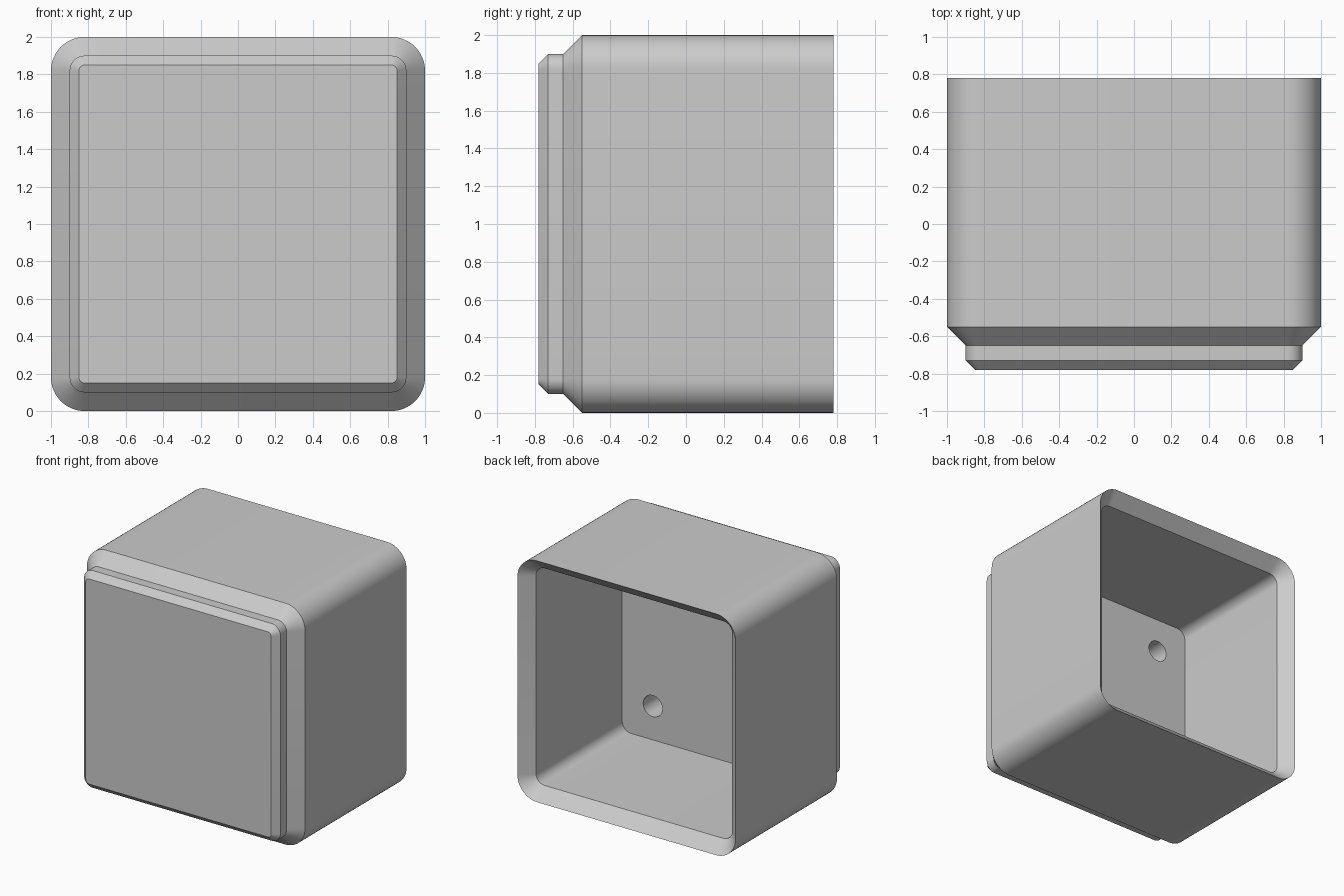
import bpy, bmesh, math
from mathutils import Vector

cube = bpy.data.objects.get("Cube")
if cube:
    bpy.data.objects.remove(cube, do_unlink=True)

grey = bpy.data.materials.new("plain grey")
grey.use_nodes = True
colour = (0.6, 0.6, 0.6, 1.0)
grey.diffuse_color = colour
grey.node_tree.nodes["Principled BSDF"].inputs["Base Color"].default_value = colour

CORE = 0.82      # centre offset of every corner arc
SEGMENTS = 12    # facets per rounded corner


def rounded_square(bm, half, y):
    """Ring of vertices around a rounded square facing along y."""
    ring = []
    for corner in range(4):
        middle = math.pi / 4 + corner * math.pi / 2
        cx = math.copysign(CORE, math.cos(middle))
        cz = math.copysign(CORE, math.sin(middle))
        for i in range(SEGMENTS + 1):
            a = (corner + i / SEGMENTS) * math.pi / 2
            r = half - CORE
            ring.append(bm.verts.new((cx + r * math.cos(a), y, 1 + cz + r * math.sin(a))))
    return ring


# Box wall section: front plug, flared shoulder, outer wall, back rim, inner wall
profile = [(0.85, -0.78), (0.9, -0.73), (0.9, -0.65), (1.0, -0.55),
           (1.0, 0.78), (0.9, 0.68), (0.9, -0.45)]
bm = bmesh.new()
rings = [rounded_square(bm, half, y) for half, y in profile]
for a, b in zip(rings, rings[1:]):
    for i in range(len(a)):
        j = (i + 1) % len(a)
        bm.faces.new((a[i], a[j], b[j], b[i]))
bm.faces.new(rings[0])
bm.faces.new(rings[-1])
bmesh.ops.recalc_face_normals(bm, faces=bm.faces)
mesh = bpy.data.meshes.new("stacking_box")
bm.to_mesh(mesh)
bm.free()
box = bpy.data.objects.new("stacking_box", mesh)
bpy.context.collection.objects.link(box)
mesh.materials.append(grey)

# Blind round holes near the corners of the inner floor
for sx in (-1, 1):
    for sz in (-1, 1):
        bpy.ops.mesh.primitive_cylinder_add(
            vertices=32, radius=0.088, depth=0.5,
            location=Vector((sx * 0.62, -0.45, 1 + sz * 0.62)),
            rotation=(math.pi / 2, 0, 0))
        cutter = bpy.context.object
        cutter.name = "hole_cutter"
        cutter.hide_render = True
        cutter.data.materials.append(grey)
        cut = box.modifiers.new("hole", "BOOLEAN")
        cut.operation = "DIFFERENCE"
        cut.solver = "EXACT"
        cut.object = cutter
        bpy.context.view_layer.objects.active = box
        bpy.ops.object.modifier_apply(modifier=cut.name)
        bpy.data.objects.remove(cutter, do_unlink=True)

# Smooth rounded corners, crisp chamfers
bpy.ops.object.select_all(action="DESELECT")
box.select_set(True)
bpy.context.view_layer.objects.active = box
bpy.ops.object.shade_smooth_by_angle(angle=math.radians(30))
